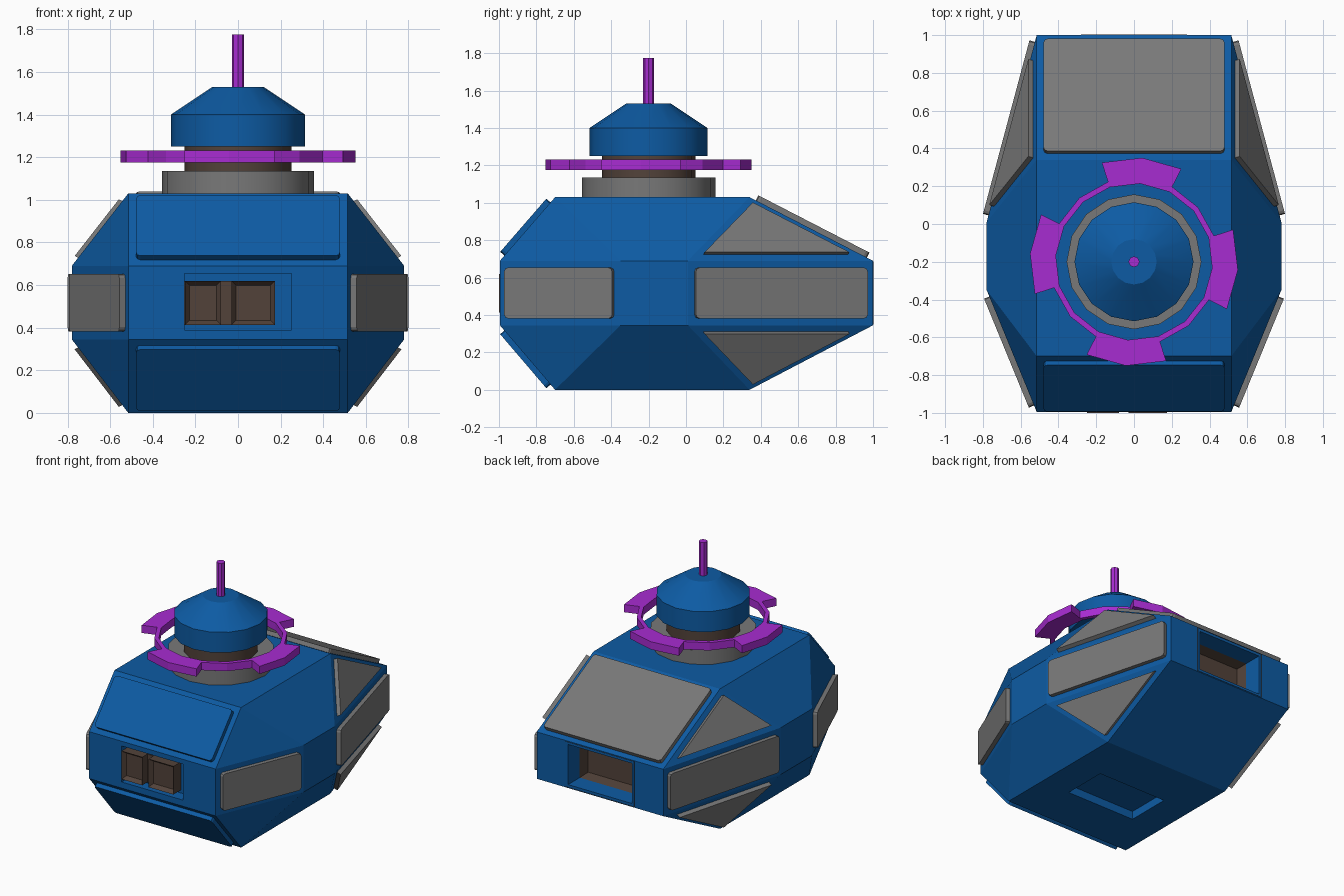
import bpy, bmesh, math
from mathutils import Vector

if "Cube" in bpy.data.objects:
    bpy.data.objects.remove(bpy.data.objects["Cube"])


def material(name, rgb):
    m = bpy.data.materials.new(name)
    m.diffuse_color = (*rgb, 1)
    m.use_nodes = True
    m.node_tree.nodes["Principled BSDF"].inputs["Base Color"].default_value = m.diffuse_color
    return m


BLUE = material("blue paint", (0.004, 0.105, 0.37))
GRAY = material("gray armour", (0.19, 0.19, 0.19))
BROWN = material("dark brown metal", (0.085, 0.055, 0.042))
PURPLE = material("purple trim", (0.39, 0.025, 0.64))


def finish(bm, name, mat, smooth=False):
    bmesh.ops.recalc_face_normals(bm, faces=bm.faces[:])
    me = bpy.data.meshes.new(name)
    bm.to_mesh(me)
    bm.free()
    me.materials.append(mat)
    ob = bpy.data.objects.new(name, me)
    bpy.context.collection.objects.link(ob)
    if smooth:
        bpy.ops.object.select_all(action='DESELECT')
        bpy.context.view_layer.objects.active = ob
        ob.select_set(True)
        bpy.ops.object.shade_smooth_by_angle(angle=math.radians(30))
    return ob


def box(name, mat, lo, hi, open_dir=None, rim=0.03, depth=0.03):
    """Box between two corners, optionally with a socket sunk in one side (along y)."""
    bm = bmesh.new()
    bmesh.ops.create_cube(bm, size=1)
    for v in bm.verts:
        v.co = Vector([lo[i] if v.co[i] < 0 else hi[i] for i in range(3)])
    if open_dir:
        bm.normal_update()
        f = [f for f in bm.faces if f.normal.y * open_dir > 0.9][0]
        bmesh.ops.inset_individual(bm, faces=[f], thickness=rim)
        bmesh.ops.translate(bm, verts=f.verts[:], vec=(0, -open_dir * depth, 0))
    return finish(bm, name, mat)


def lathe(name, mat, profile, steps=16, turn=0.0, smooth=True, y=-0.2):
    """Stack of rings (radius, z) closed at both ends."""
    bm = bmesh.new()
    rings = []
    for r, z in profile:
        rings.append([bm.verts.new((r * math.cos(turn + math.tau * k / steps),
                                    y + r * math.sin(turn + math.tau * k / steps), z))
                      for k in range(steps)])
    for a, b in zip(rings, rings[1:]):
        for k in range(steps):
            n = (k + 1) % steps
            bm.faces.new((a[k], a[n], b[n], b[k]))
    bm.faces.new(rings[0][::-1])
    bm.faces.new(rings[-1])
    return finish(bm, name, mat, smooth)


# Faceted hull: hull of two small rings and two wide rings
bm = bmesh.new()
for s in (-1, 1):
    for z in (0.0, 1.03):
        for y in (-0.70, 0.34):
            bm.verts.new((s * 0.515, y, z))
    for z in (0.345, 0.69):
        for x, y in ((0.515, -0.995), (0.78, -0.35), (0.78, 0.01), (0.515, 1.0)):
            bm.verts.new((s * x, y, z))
bmesh.ops.convex_hull(bm, input=bm.verts[:])
bmesh.ops.dissolve_limit(bm, angle_limit=0.02, verts=bm.verts[:], edges=bm.edges[:])
bmesh.ops.recalc_face_normals(bm, faces=bm.faces[:])
bm.normal_update()
faces = [([v.co.copy() for v in f.verts], f.normal.copy()) for f in bm.faces]
hull = finish(bm, "hull", BLUE)


# Raised plates on selected hull faces
def plate(name, mat, pts, n, margin=0.037, thick=0.03):
    bm = bmesh.new()
    f = bm.faces.new([bm.verts.new(p) for p in pts])
    bm.normal_update()
    r = bmesh.ops.inset_region(bm, faces=[f], thickness=margin, use_boundary=True,
                               use_even_offset=True)
    bmesh.ops.delete(bm, geom=r["faces"], context='FACES')
    if len(pts) == 4:
        bmesh.ops.bevel(bm, geom=bm.verts[:], offset=0.02, segments=2,
                        affect='VERTICES', profile=0.5)
    r = bmesh.ops.extrude_face_region(bm, geom=bm.faces[:], use_keep_orig=True)
    bmesh.ops.translate(bm, verts=[v for v in r["geom"] if isinstance(v, bmesh.types.BMVert)],
                        vec=n * thick)
    finish(bm, name, mat)


for pts, n in faces:
    side, flat, sloped = abs(n.x) > 0.1, abs(n.y) < 0.1, abs(n.z) > 0.1
    if flat:
        continue
    if side and not sloped:
        plate("side_plate", GRAY, pts, n)
    elif side and n.y > 0 and len(pts) == 3:
        plate("rear_corner_plate", GRAY, pts, n)
    elif not side and n.y > 0 and n.z > 0.1:
        plate("rear_hatch", GRAY, pts, n)
    elif not side and n.y < 0 and sloped:
        plate("front_plate", BLUE, pts, n)

# Recesses cut in the hull: front bay, rear vent, belly hatch
for name, lo, hi in (("front_bay_cutter", (-0.25, -1.2, 0.39), (0.25, -0.91, 0.655)),
                     ("rear_vent_cutter", (-0.26, 0.72, 0.37), (0.26, 1.2, 0.665)),
                     ("belly_cutter", (-0.28, -0.35, -0.2), (0.28, -0.02, 0.06))):
    c = box(name, BLUE, lo, hi)
    c.hide_render = True
    c.hide_viewport = True
    m = hull.modifiers.new(name, 'BOOLEAN')
    m.operation = 'DIFFERENCE'
    m.solver = 'EXACT'
    m.object = c

# Rear vent and front lamps
box("rear_vent", BROWN, (-0.28, 0.74, 0.35), (0.28, 1.003, 0.685), 1, 0.045, 0.22)
box("lamp_mount", BROWN, (-0.25, -0.94, 0.413), (0.174, -0.905, 0.62))
box("lamp_left", BROWN, (-0.249, -1.0, 0.413), (-0.08, -0.92, 0.62), -1)
box("lamp_right", BROWN, (-0.03, -1.0, 0.413), (0.174, -0.92, 0.62), -1)

# Turret stack
lathe("turret_base", GRAY, [(0.357, 1.02), (0.357, 1.135)])
lathe("turret_neck", BROWN, [(0.25, 1.12), (0.25, 1.26)])
lathe("turret_dome", BLUE, [(0.315, 1.25), (0.315, 1.40), (0.12, 1.53)])
lathe("antenna", PURPLE, [(0.029, 1.52), (0.029, 1.775)], steps=8)

# Ring around the turret with four wide tabs
bm = bmesh.new()
grid = [[bm.verts.new((r * math.cos(a), -0.2 + r * math.sin(a), 1.175))
         for r in (0.415, 0.445, 0.552)]
        for a in (math.radians(-4.5 + 22.5 * k) for k in range(16))]
for k in range(16):
    a, b = grid[k], grid[(k + 1) % 16]
    for i in range(2 if k % 4 in (0, 3) else 1):
        bm.faces.new((a[i], a[i + 1], b[i + 1], b[i]))
bmesh.ops.delete(bm, geom=[v for v in bm.verts if not v.link_faces], context='VERTS')
r = bmesh.ops.extrude_face_region(bm, geom=bm.faces[:], use_keep_orig=True)
bmesh.ops.translate(bm, verts=[v for v in r["geom"] if isinstance(v, bmesh.types.BMVert)],
                    vec=(0, 0, 0.057))
finish(bm, "turret_ring", PURPLE)
